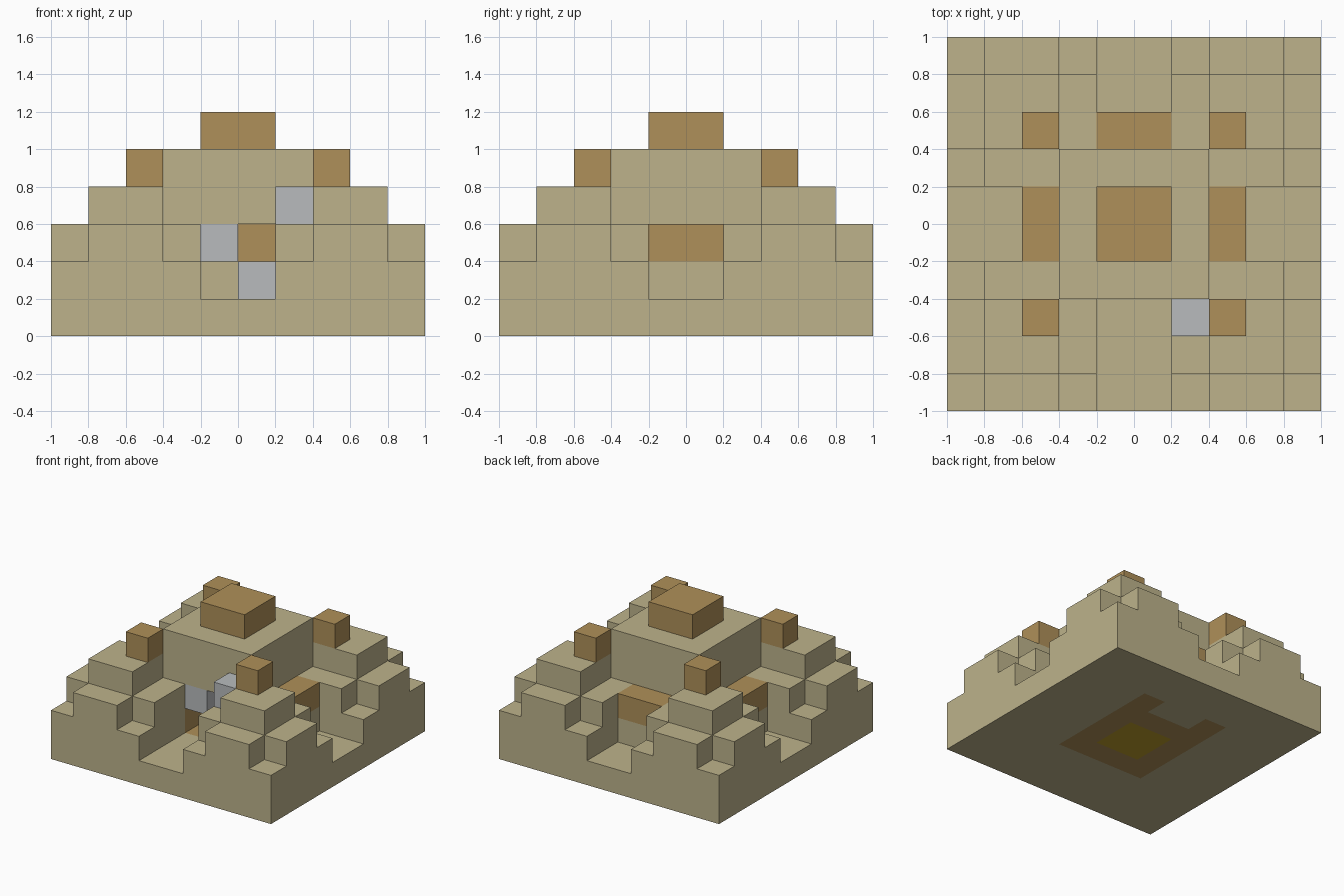
import bpy
import bmesh
from mathutils import Vector

cube = bpy.data.objects.get("Cube")
if cube:
    bpy.data.objects.remove(cube, do_unlink=True)

CELL, N = 0.2, 10
grid = {}  # block position -> part name


def fill(part, xs, ys, zs):
    """Fill a box of blocks, given as cell ranges; part None carves it out."""
    for x in range(*xs):
        for y in range(*ys):
            for z in range(*zs):
                if part:
                    grid[x, y, z] = part
                else:
                    grid.pop((x, y, z), None)


def fill_corners(part, xs, ys, zs):
    """Fill the same box in all four quadrants."""
    def flip(r):
        return (N - r[1], N - r[0])
    for bx in (xs, flip(xs)):
        for by in (ys, flip(ys)):
            fill(part, bx, by, zs)


# Square foundation
fill("foundation", (0, N), (0, N), (0, 1))

# Stepped corner terraces, with a cap block on each
fill_corners("corner_terraces", (0, 4), (0, 4), (1, 2))
fill_corners("corner_terraces", (1, 3), (0, 4), (1, 3))
fill_corners("corner_terraces", (0, 4), (1, 3), (1, 3))
fill_corners("corner_terraces", (1, 3), (1, 3), (3, 4))
fill_corners("corner_caps", (2, 3), (2, 3), (4, 5))

# Blocked doorways on the sides and back; the front stays open
for xs, ys in (((2, 3), (4, 6)), ((7, 8), (4, 6)), ((4, 6), (7, 8))):
    fill("door_sills", xs, ys, (1, 2))
    fill("door_blocks", xs, ys, (2, 3))

# Central chamber: floor, corner pillars, roof and crown
fill("chamber_floor", (3, 7), (3, 7), (0, 1))
fill_corners("chamber_floor", (3, 4), (7, 8), (0, 1))
fill_corners("foundation", (3, 4), (2, 3), (0, 1))
for x in (3, 6):
    fill("chamber_floor", (x, x + 1), (7, 8), (0, 1))
fill("floor_centre", (4, 6), (4, 6), (0, 1))
fill(None, (3, 7), (3, 7), (1, 3))
fill_corners("chamber_pillars", (3, 4), (3, 4), (1, 3))
fill("chamber_roof", (3, 7), (3, 7), (3, 5))
fill("roof_crown", (4, 6), (4, 6), (5, 6))

# Loose pale blocks around the entrance
for x, y, z in ((4, 3, 2), (5, 5, 1), (6, 2, 3)):
    fill("pale_blocks", (x, x + 1), (y, y + 1), (z, z + 1))


def material(name, rgb):
    mat = bpy.data.materials.new(name)
    mat.use_nodes = True
    mat.diffuse_color = (*rgb, 1)
    mat.node_tree.nodes["Principled BSDF"].inputs["Base Color"].default_value = (*rgb, 1)
    return mat


sand = material("sandstone", (0.51, 0.45, 0.26))
ochre = material("ochre", (0.43, 0.28, 0.10))
pale = material("pale_grey", (0.48, 0.50, 0.51))
gold = material("gold", (0.51, 0.34, 0.025))

part_materials = {
    "foundation": sand, "corner_terraces": sand, "door_sills": sand,
    "chamber_roof": sand, "corner_caps": ochre, "door_blocks": ochre,
    "chamber_floor": ochre, "chamber_pillars": ochre, "roof_crown": ochre,
    "floor_centre": gold, "pale_blocks": pale,
}


def add_part(name, mat):
    """Mesh the exposed faces of every block in a part."""
    bm = bmesh.new()
    origin = Vector((-N / 2, -N / 2, 0))
    for cell in [c for c, part in grid.items() if part == name]:
        centre = Vector(cell) + Vector((0.5, 0.5, 0.5)) + origin
        for axis in range(3):
            for sign in (-1, 1):
                n = Vector((0, 0, 0))
                n[axis] = sign
                if tuple(int(a + b) for a, b in zip(cell, n)) in grid:
                    continue
                u = Vector((0, 0, 0))
                u[(axis + 1) % 3] = 0.5
                v = n.cross(u)
                mid = centre + n * 0.5
                corners = (mid - u - v, mid + u - v, mid + u + v, mid - u + v)
                bm.faces.new([bm.verts.new(p * CELL) for p in corners])
    bmesh.ops.remove_doubles(bm, verts=bm.verts, dist=0.001)
    mesh = bpy.data.meshes.new(name)
    bm.to_mesh(mesh)
    bm.free()
    mesh.materials.append(mat)
    bpy.context.collection.objects.link(bpy.data.objects.new(name, mesh))


for part, mat in part_materials.items():
    add_part(part, mat)
